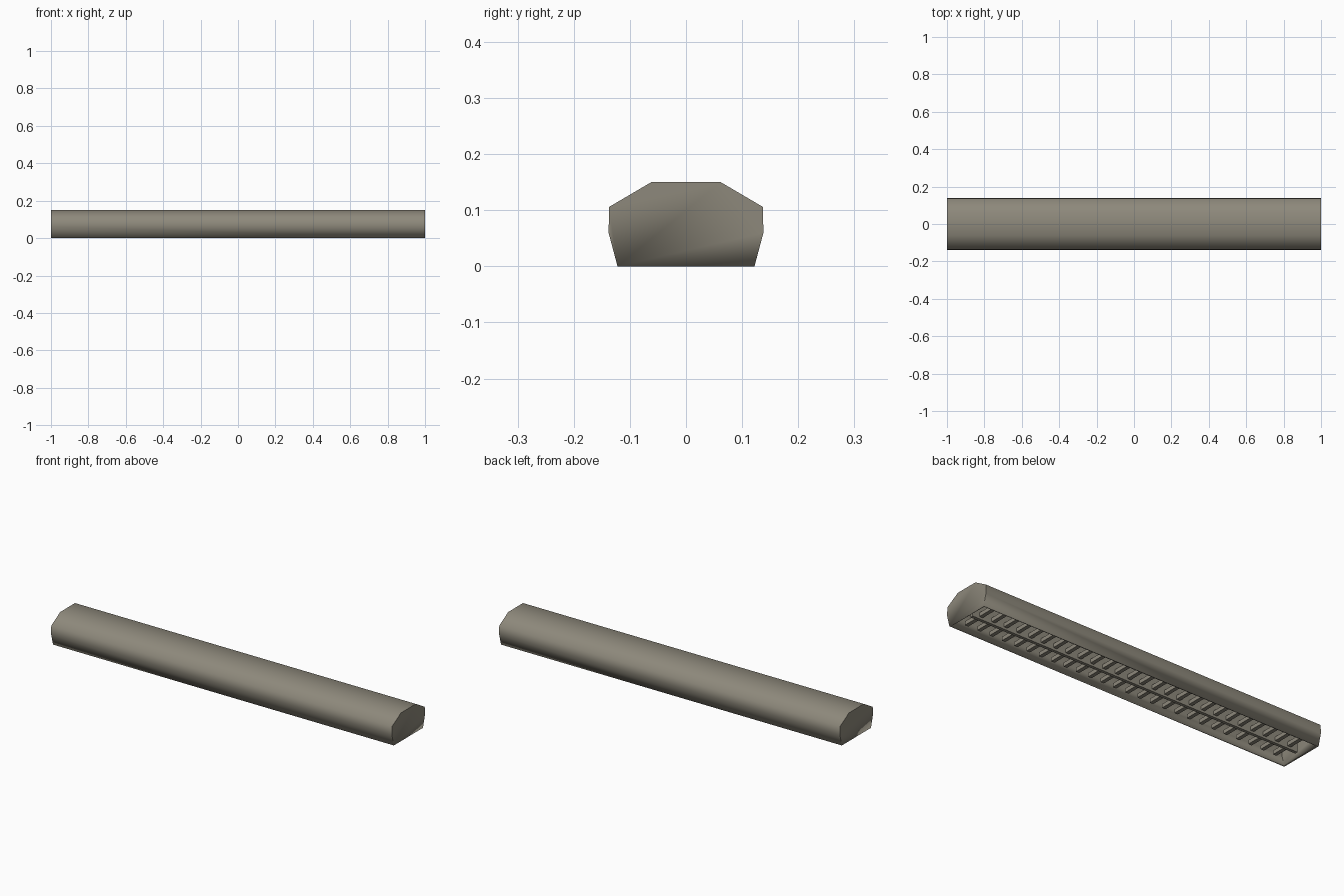
import bpy, bmesh, math

if "Cube" in bpy.data.objects:
    bpy.data.objects.remove(bpy.data.objects["Cube"])

# Warm grey shared by all parts
warm = bpy.data.materials.new("warm_grey")
warm.diffuse_color = (0.27, 0.25, 0.20, 1)
warm.use_nodes = True
warm.node_tree.nodes["Principled BSDF"].inputs["Base Color"].default_value = warm.diffuse_color

def add_box(bm, x0, x1, y0, y1, z0, z1):
    cube = bmesh.ops.create_cube(bm, size=1)
    for v in cube["verts"]:
        v.co.x = x0 + (v.co.x + 0.5) * (x1 - x0)
        v.co.y = y0 + (v.co.y + 0.5) * (y1 - y0)
        v.co.z = z0 + (v.co.z + 0.5) * (z1 - z0)

def finish(bm, name):
    mesh = bpy.data.meshes.new(name)
    bm.to_mesh(mesh)
    bm.free()
    mesh.materials.append(warm)
    obj = bpy.data.objects.new(name, mesh)
    bpy.context.collection.objects.link(obj)
    return obj

# Hollow faceted cover, open underneath
half = [(0.122, 0.0), (0.138, 0.06), (0.137, 0.106), (0.062, 0.15)]
profile = half + [(-y, z) for y, z in reversed(half)]
bm = bmesh.new()
ends = [[bm.verts.new((x, y, z)) for y, z in profile] for x in (-1, 1)]
for i in range(len(profile) - 1):
    bm.faces.new((ends[0][i], ends[0][i + 1], ends[1][i + 1], ends[1][i]))
for ring in ends:
    bm.faces.new(ring)
bmesh.ops.recalc_face_normals(bm, faces=bm.faces)
# make sure normals point outward so the wall thickens inward
top = max(bm.faces, key=lambda f: f.calc_center_median().z)
if top.normal.z < 0:
    bmesh.ops.reverse_faces(bm, faces=bm.faces)
cover = finish(bm, "cover")
wall = cover.modifiers.new("wall", 'SOLIDIFY')
wall.thickness = 0.012
wall.offset = -1
bpy.context.view_layer.objects.active = cover
cover.select_set(True)
bpy.ops.object.shade_smooth_by_angle(angle=math.radians(62))

# Central spine hanging from the roof of the cover
bm = bmesh.new()
add_box(bm, -0.97, 0.97, -0.008, 0.008, 0.008, 0.139)
finish(bm, "spine")

# Two rows of short ribs either side of the spine
COUNT = 26
bm = bmesh.new()
for i in range(COUNT):
    x = -0.92 + 1.84 * i / (COUNT - 1)
    for side in (-1, 1):
        y0, y1 = sorted((side * 0.007, side * 0.095))
        add_box(bm, x - 0.01, x + 0.01, y0, y1, 0.02, 0.04)
finish(bm, "ribs")
